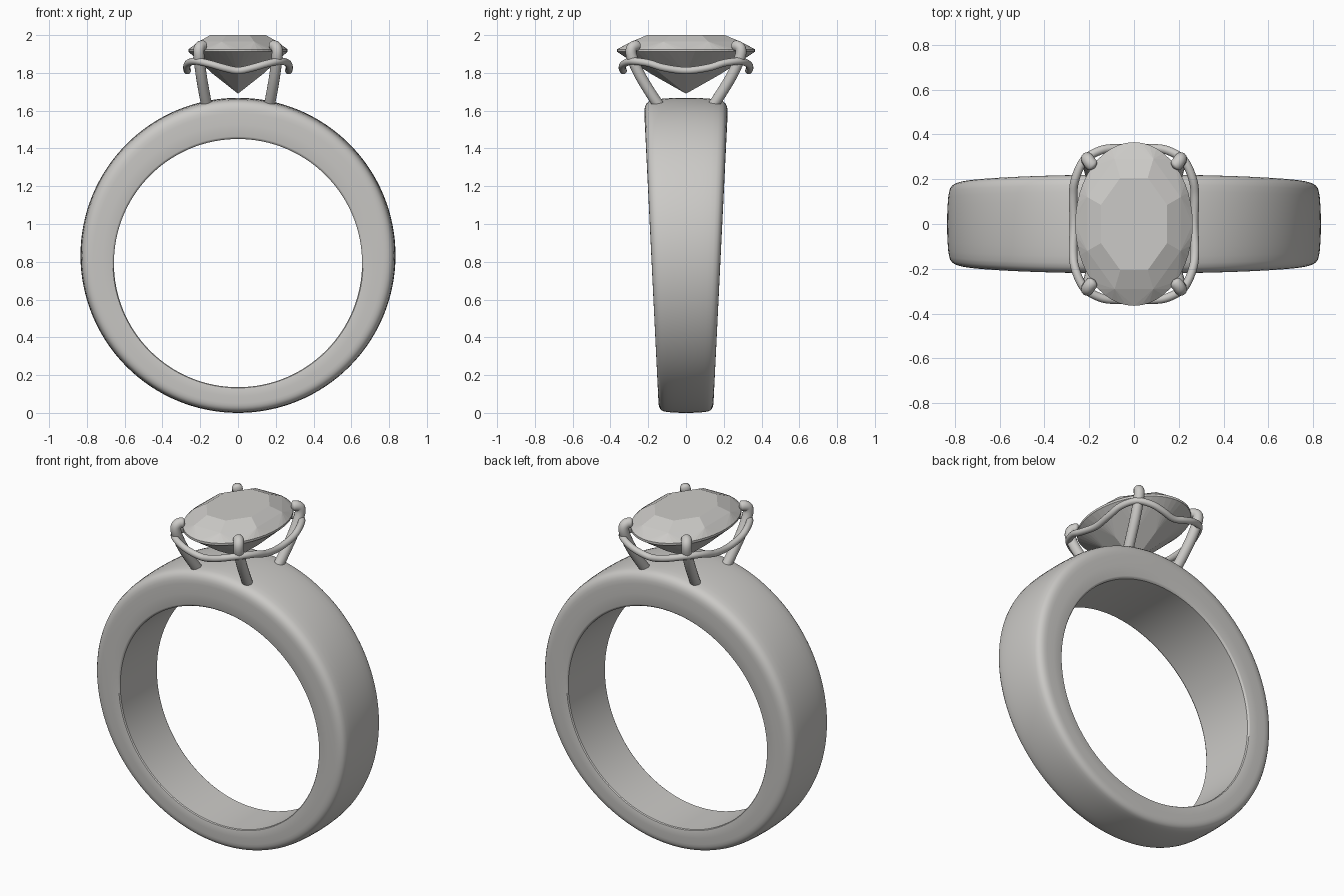
import bpy, bmesh
from math import sin, cos, pi, radians
from mathutils import Vector

cube = bpy.data.objects.get("Cube")
if cube:
    bpy.data.objects.remove(cube)

# Single warm grey material
grey = bpy.data.materials.new("warm_grey")
grey.use_nodes = True
colour = (0.6, 0.59, 0.57, 1)
grey.diffuse_color = colour
grey.node_tree.nodes["Principled BSDF"].inputs["Base Color"].default_value = colour


def add_mesh(name, bm, smooth_angle=None):
    bmesh.ops.recalc_face_normals(bm, faces=bm.faces)
    mesh = bpy.data.meshes.new(name)
    bm.to_mesh(mesh)
    bm.free()
    mesh.materials.append(grey)
    obj = bpy.data.objects.new(name, mesh)
    bpy.context.collection.objects.link(obj)
    if smooth_angle:
        bpy.ops.object.select_all(action='DESELECT')
        obj.select_set(True)
        bpy.context.view_layer.objects.active = obj
        bpy.ops.object.shade_smooth_by_angle(angle=radians(smooth_angle))
    return obj


def bridge(bm, a, b):
    n = len(a)
    for i in range(n):
        j = (i + 1) % n
        bm.faces.new((a[i], a[j], b[j], b[i]))


def smooth_path(points, steps, closed=False):
    """Catmull-Rom samples through the points."""
    pts = [Vector(p) for p in points]
    n = len(pts)
    if not closed:
        pts = [pts[0] * 2 - pts[1]] + pts + [pts[-1] * 2 - pts[-2]]
    out = []
    for i in range(n if closed else n - 1):
        o = i if closed else i + 1
        p0, p1, p2, p3 = (pts[(o + k) % len(pts)] for k in (-1, 0, 1, 2))
        for s in range(steps):
            t = s / steps
            out.append((p1 * 2 + (p2 - p0) * t + (p0 * 2 - p1 * 5 + p2 * 4 - p3) * t * t
                        + (p1 * 3 - p0 - p2 * 3 + p3) * t ** 3) / 2)
    return out if closed else out + [pts[-2]]


def tube(name, path, radii, closed=False, sides=16):
    """Round wire swept along a path, with capped ends when open."""
    bm = bmesh.new()
    rings = []
    n = len(path)
    normal = Vector((0.31, 0.95, 0.05))
    for i, p in enumerate(path):
        if closed:
            d = path[(i + 1) % n] - path[i - 1]
            u = d.cross(Vector((0, 0, 1))).normalized()
        else:
            d = path[min(i + 1, n - 1)] - path[max(i - 1, 0)]
            u = (normal - d * normal.dot(d) / d.length_squared).normalized()
            normal = u
        v = d.normalized().cross(u)
        rings.append([bm.verts.new(p + (u * cos(2 * pi * k / sides)
                                        + v * sin(2 * pi * k / sides)) * radii[i])
                      for k in range(sides)])
    for a, b in zip(rings, rings[1:]):
        bridge(bm, a, b)
    if closed:
        bridge(bm, rings[-1], rings[0])
    else:
        bm.faces.new(rings[0])
        bm.faces.new(rings[-1])
    return add_mesh(name, bm, 60)


# Band: domed cross-section swept between two offset circles, wider at the top
half = [(0, 0.95), (0.03, 0.99), (0.06, 1), (0.35, 1), (0.62, 1), (0.72, 0.992),
        (0.8, 0.97), (0.87, 0.93), (0.92, 0.87), (0.95, 0.78), (0.972, 0.64),
        (0.988, 0.44), (0.997, 0.22), (1, 0)]
section = half + [(t, -w) for t, w in reversed(half[:-1])]
bm = bmesh.new()
rings = []
segments = 128
for i in range(segments):
    a = 2 * pi * i / segments
    inner = Vector((0.657 * cos(a), 0, 0.793 + 0.657 * sin(a)))
    outer = Vector((0.834 * cos(a), 0, 0.834 + 0.834 * sin(a)))
    ring = []
    for t, w in section:
        p = inner.lerp(outer, t)
        p.y = w * (0.143 + 0.049 * p.z)
        ring.append(bm.verts.new(p))
    rings.append(ring)
for i in range(segments):
    bridge(bm, rings[i - 1], rings[i])
add_mesh("band", bm, 35)

# Oval faceted stone: hull of table, crown, girdle, pavilion and culet
bm = bmesh.new()
for count, offset, scale, z in ((8, 0.5, 0.61, 2.0), (8, 0.5, 0.86, 1.965),
                                (48, 0, 1, 1.925), (48, 0, 1, 1.912),
                                (8, 0, 0.5, 1.793)):
    for i in range(count):
        a = 2 * pi * (i + offset) / count
        bm.verts.new((0.262 * scale * cos(a), 0.365 * scale * sin(a), z))
bm.verts.new((0, 0, 1.69))
bmesh.ops.convex_hull(bm, input=bm.verts)
bmesh.ops.dissolve_limit(bm, angle_limit=radians(1), verts=bm.verts, edges=bm.edges)
add_mesh("stone", bm)

# Four claws rising from the band and hooking over the girdle
claw = [(0.160, 0.125, 1.60), (0.178, 0.185, 1.69), (0.195, 0.245, 1.79),
        (0.206, 0.285, 1.88), (0.207, 0.290, 1.925), (0.195, 0.272, 1.942),
        (0.175, 0.252, 1.940)]
for sx, side in ((1, "left"), (-1, "right")):
    for sy, end in ((1, "back"), (-1, "front")):
        path = smooth_path([(x * sx, y * sy, z) for x, y, z in claw], 6)
        last = len(path) - 1
        radii = [0.029 * min(1, 0.25 + ((last - i) / 5) ** 0.5) for i in range(last + 1)]
        tube(f"claw_{end}_{side}", path, radii)

# Wavy gallery rail joining the claws, dipping between them
quarter = [(0.268, 0, 1.812), (0.272, 0.12, 1.828), (0.262, 0.2, 1.852),
           (0.222, 0.285, 1.862), (0.15, 0.328, 1.848), (0.08, 0.338, 1.828)]
top = [(0, 0.332, 1.812)]
half_loop = quarter + top + [(-x, y, z) for x, y, z in reversed(quarter)]
loop = half_loop + [(x, -y, z) for x, y, z in reversed(half_loop[1:-1])]
path = smooth_path(loop, 6, closed=True)
tube("gallery_rail", path, [0.019] * len(path), closed=True)
